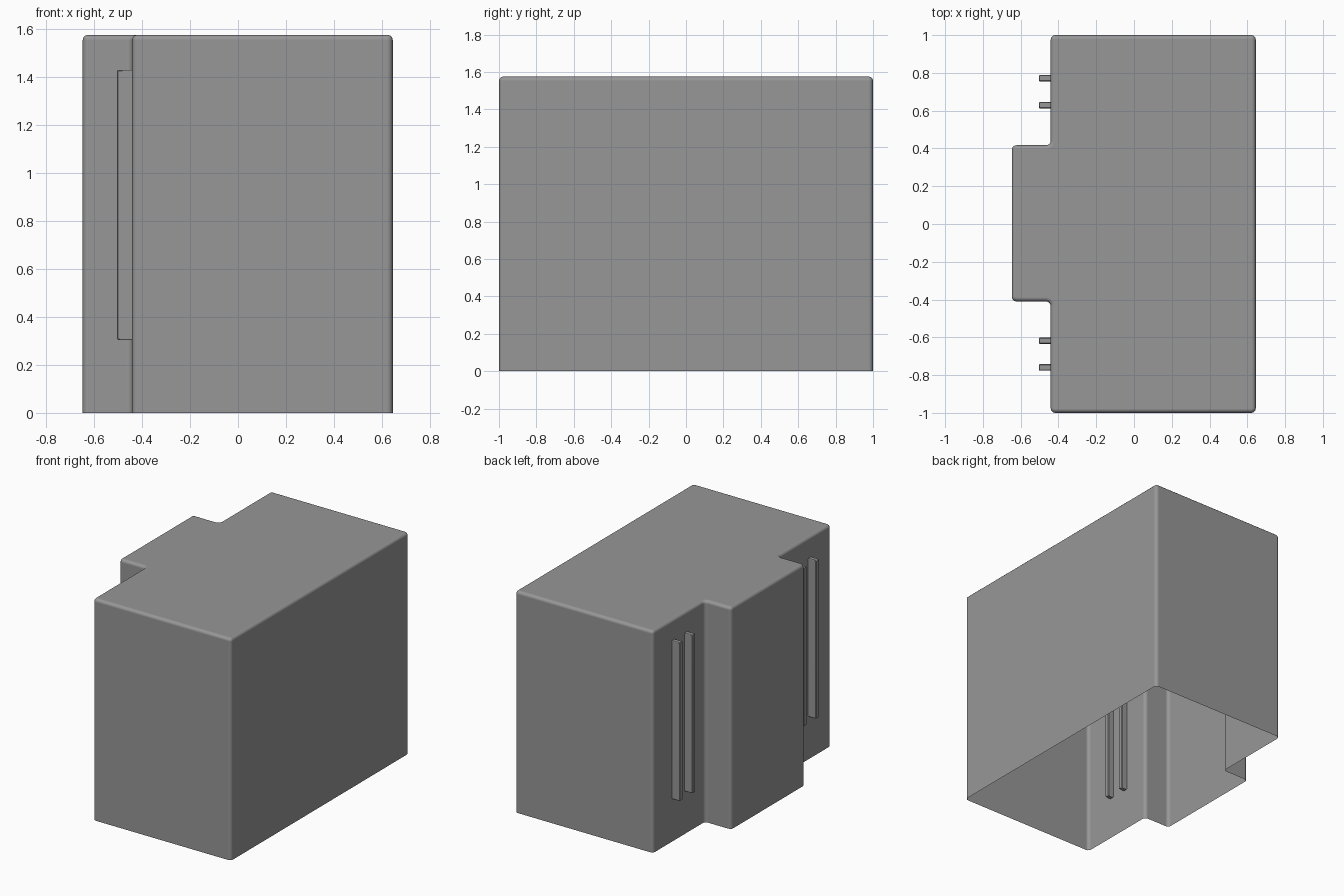
import bpy, bmesh
from math import sin, cos, pi
from mathutils import Vector

if "Cube" in bpy.data.objects:
    bpy.data.objects.remove(bpy.data.objects["Cube"])

H, R, SEG = 1.575, 0.022, 3

grey = bpy.data.materials.new("dark_grey")
grey.diffuse_color = (0.31, 0.31, 0.31, 1)
grey.use_nodes = True
grey.node_tree.nodes["Principled BSDF"].inputs["Base Color"].default_value = grey.diffuse_color


def finish(bm, name):
    bmesh.ops.recalc_face_normals(bm, faces=bm.faces[:])
    me = bpy.data.meshes.new(name)
    bm.to_mesh(me)
    bm.free()
    me.materials.append(grey)
    ob = bpy.data.objects.new(name, me)
    bpy.context.collection.objects.link(ob)
    bpy.ops.object.select_all(action='DESELECT')
    bpy.context.view_layer.objects.active = ob
    ob.select_set(True)
    bpy.ops.object.shade_smooth_by_angle(angle=0.7)
    mod = ob.modifiers.new("flat_walls", 'WEIGHTED_NORMAL')
    mod.keep_sharp = True


# Stepped outline, counter-clockwise
corners = [Vector(p) for p in (
    (0.645, -1), (0.645, 1), (-0.441, 1), (-0.441, 0.417),
    (-0.647, 0.417), (-0.647, -0.41), (-0.441, -0.41), (-0.441, -1))]


def rounded_outline(inset):
    """Outline with filleted corners, moved inwards by inset."""
    pts, r = [], R + 0.002
    for i, p in enumerate(corners):
        u = (p - corners[i - 1]).normalized()
        v = (corners[(i + 1) % len(corners)] - p).normalized()
        nu, nv = Vector((-u.y, u.x)), Vector((-v.y, v.x))
        side = 1 if u.cross(v) > 0 else -1  # convex or concave corner
        centre = p + side * r * (nu + nv)
        for k in range(SEG + 1):
            t = k / SEG * pi / 2
            pts.append(centre - (side * r - inset) * (nu * cos(t) + nv * sin(t)))
    return pts


# Open-bottomed housing: rings up the wall, over the rounded rim, then the top
bm = bmesh.new()
levels = [(0, 0)] + [(R * (1 - cos(a)), H - R + R * sin(a))
                     for a in (k / SEG * pi / 2 for k in range(SEG + 1))]
rings = [[bm.verts.new((p.x, p.y, z)) for p in rounded_outline(d)]
         for d, z in levels]
for lo, hi in zip(rings, rings[1:]):
    for i in range(len(lo)):
        bm.faces.new((lo[i - 1], lo[i], hi[i], hi[i - 1]))
bm.faces.new(rings[-1])
finish(bm, "housing")

# Thin upright rails passing through the stepped wall
for i, y in enumerate((0.772, 0.629, -0.618, -0.759)):
    bm = bmesh.new()
    bmesh.ops.create_cube(bm, size=1)
    bmesh.ops.scale(bm, vec=(0.105, 0.034, 1.125), verts=bm.verts)
    bmesh.ops.translate(bm, vec=(-0.4515, y, 0.8665), verts=bm.verts)
    bmesh.ops.bevel(bm, geom=bm.edges[:], offset=0.004, segments=1,
                    affect='EDGES')
    finish(bm, f"rail_{i + 1}")
